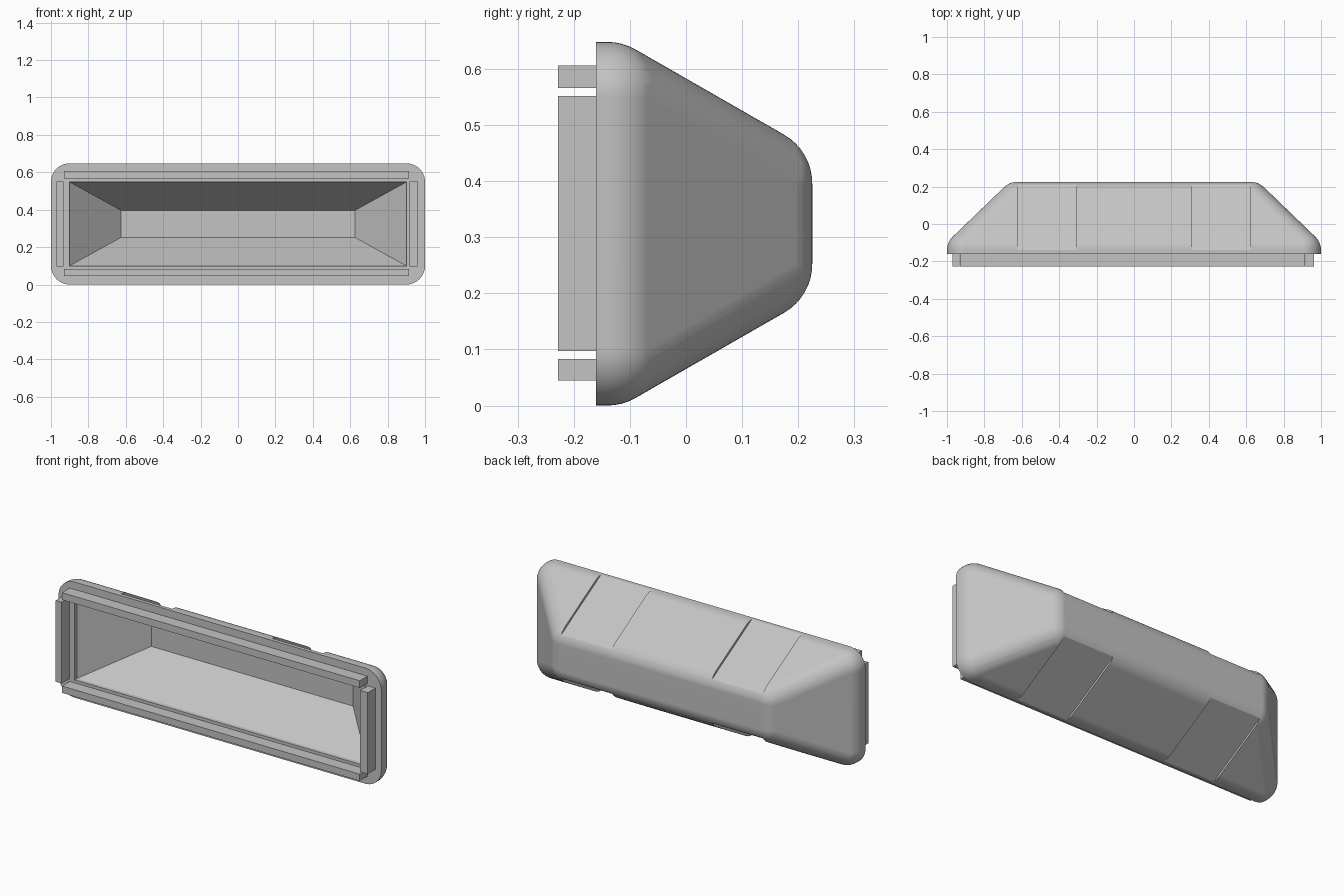
import bpy, bmesh
from math import sin, cos, atan2, hypot, radians
from mathutils import Vector

if "Cube" in bpy.data.objects:
    bpy.data.objects.remove(bpy.data.objects["Cube"], do_unlink=True)

MID_Z = 0.324
FRONT = -0.16             # open face of the tray
WALL = 0.1                # wall thickness and outer rounding radius
KNEE = (0.9, -0.14, 0.224)    # inner half width, depth, half height at the rim
BACK = (0.625, 0.125, 0.072)  # the same at the inner back panel

grey = bpy.data.materials.new("plain_grey")
grey.use_nodes = True
COLOUR = (0.55, 0.55, 0.55, 1)
grey.diffuse_color = COLOUR
grey.node_tree.nodes["Principled BSDF"].inputs["Base Color"].default_value = COLOUR


def add_object(name, bm):
    bmesh.ops.recalc_face_normals(bm, faces=bm.faces)
    mesh = bpy.data.meshes.new(name)
    bm.to_mesh(mesh)
    bm.free()
    mesh.materials.append(grey)
    obj = bpy.data.objects.new(name, mesh)
    bpy.context.collection.objects.link(obj)
    return obj


def hull(name, points):
    bm = bmesh.new()
    for p in points:
        bm.verts.new(p)
    result = bmesh.ops.convex_hull(bm, input=bm.verts)
    spare = {v for key in ("geom_interior", "geom_unused") for v in result[key]
             if isinstance(v, bmesh.types.BMVert)}
    bmesh.ops.delete(bm, geom=list(spare), context='VERTS')
    bmesh.ops.dissolve_limit(bm, angle_limit=radians(0.5), verts=bm.verts, edges=bm.edges)
    return add_object(name, bm)


def box(name, x, y, z):
    bm = bmesh.new()
    bmesh.ops.create_cube(bm, size=1)
    for v in bm.verts:
        v.co = [(a + b) / 2 + c * (b - a) for c, (a, b) in zip(v.co, (x, y, z))]
    return add_object(name, bm)


def corners(half_x, y, half_z):
    return [Vector((sx * half_x, y, MID_Z + sz * half_z)) for sx in (-1, 1) for sz in (-1, 1)]


# Rounded outer shell: rings swept around each inner corner
STEP = radians(7.5)
shell = []
for spec in (KNEE, BACK):
    for c in corners(*spec):
        for lat in range(13):
            for lon in range(48):
                r, a = WALL * sin(lat * STEP), lon * STEP
                shell.append(c + Vector((r * cos(a), WALL * cos(lat * STEP), r * sin(a))))
for c in corners(KNEE[0], FRONT, KNEE[2]):
    shell += [c + WALL * Vector((cos(i * STEP), 0, sin(i * STEP))) for i in range(48)]
body = hull("tray_body", shell)

# Hollow inside with sharp edges
cutters = [hull("cavity_cutter", corners(KNEE[0], -0.3, KNEE[2]) + corners(*KNEE) + corners(*BACK))]

# Shallow recesses on the upper and lower slopes
dy, dz = BACK[1] - KNEE[1], KNEE[2] - BACK[2]
slope = atan2(dz, dy)
normal = Vector((0, dz, dy)) / hypot(dy, dz)
RECESS = 0.013
for side in (-1, 1):
    for up in (-1, 1):
        c = box("recess_cutter", (-0.157, 0.157), (-0.3, 0.3), (-0.1, 0.1))
        off = normal * (WALL - RECESS + 0.1)
        c.location = (side * 0.467, (KNEE[1] + BACK[1]) / 2 + off.y,
                      MID_Z + up * ((KNEE[2] + BACK[2]) / 2 + off.z))
        c.rotation_euler.x = -up * slope
        cutters.append(c)

bpy.context.view_layer.update()
bpy.context.view_layer.objects.active = body
for c in cutters:
    c.hide_render = True
    mod = body.modifiers.new("cut", 'BOOLEAN')
    mod.operation = 'DIFFERENCE'
    mod.solver = 'EXACT'
    mod.object = c
    bpy.ops.object.modifier_apply(modifier=mod.name)
    bpy.data.objects.remove(c, do_unlink=True)

bpy.ops.object.select_all(action='DESELECT')
body.select_set(True)
bpy.ops.object.shade_smooth_by_angle(angle=radians(18))
weighted = body.modifiers.new("clean_shading", 'WEIGHTED_NORMAL')
weighted.keep_sharp = True

# Mounting bars around the opening
BAR_Y = (-0.228, FRONT)
box("upper_bar", (-0.931, 0.914), BAR_Y, (0.566, 0.606))
box("lower_bar", (-0.931, 0.914), BAR_Y, (0.045, 0.083))
box("right_bar", (-0.97, -0.933), BAR_Y, (0.097, 0.552))
box("left_bar", (0.916, 0.963), BAR_Y, (0.097, 0.552))
